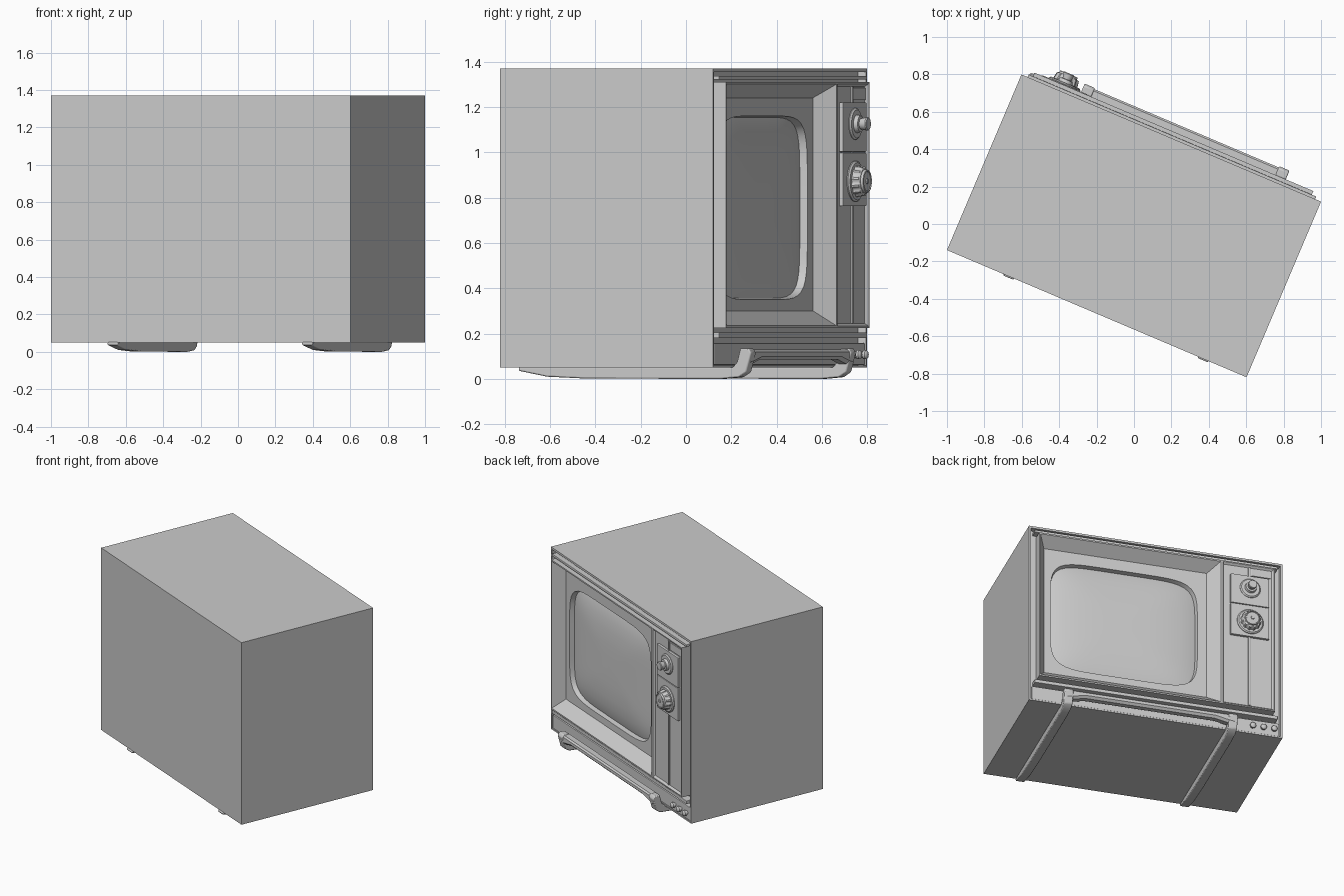
import bpy, bmesh, math

if "Cube" in bpy.data.objects:
    bpy.data.objects.remove(bpy.data.objects["Cube"])

# Set is turned on its stand: local X = viewer's right, w = out of the screen, z = up
TURN = math.radians(157)


def finish(name, bm, smooth=None, bevel=0):
    me = bpy.data.meshes.new(name)
    bm.to_mesh(me)
    bm.free()
    ob = bpy.data.objects.new(name, me)
    bpy.context.collection.objects.link(ob)
    ob.rotation_euler.z = TURN
    ob.location.y = -0.01
    if bevel:
        m = ob.modifiers.new("bevel", "BEVEL")
        m.width, m.segments = bevel, 2
    if smooth:
        bpy.context.view_layer.objects.active = ob
        ob.select_set(True)
        bpy.ops.object.shade_smooth_by_angle(angle=math.radians(smooth))
        ob.select_set(False)
    return ob


def loft(rings, back=True, front=True):
    """Skin a list of rings of (x, w, z) points."""
    bm = bmesh.new()
    vs = [[bm.verts.new((x, -w, z)) for x, w, z in r] for r in rings]
    n = len(vs[0])
    for a, b in zip(vs, vs[1:]):
        for i in range(n):
            j = (i + 1) % n
            bm.faces.new((a[i], a[j], b[j], b[i]))
    if back:
        bm.faces.new(vs[0][::-1])
    if front:
        bm.faces.new(vs[-1])
    if back and front:
        bmesh.ops.recalc_face_normals(bm, faces=bm.faces)
    return bm


def rect(x0, x1, z0, z1, w):
    return [(x0, w, z0), (x1, w, z0), (x1, w, z1), (x0, w, z1)]


def box(name, x0, x1, z0, z1, w0, w1, bevel=0):
    return finish(name, loft([rect(x0, x1, z0, z1, w0), rect(x0, x1, z0, z1, w1)]), bevel=bevel)


def knob(name, x, z, profile, n=48):
    """Turned part; profile rows are (radius, w, flute depth)."""
    rings = []
    for r, w, f in profile:
        ring = []
        for i in range(n):
            a = 2 * math.pi * i / n
            rr = r - (f if i % 4 < 2 else 0)
            ring.append((x + rr * math.cos(a), w, z + rr * math.sin(a)))
        rings.append(ring)
    return finish(name, loft(rings), smooth=35)


def oval(k, w, n=96, e=6):
    """Rounded picture-tube outline, scaled by k."""
    pts = []
    for i in range(n):
        a = 2 * math.pi * (i + 0.5) / n
        c, s = math.cos(a), math.sin(a)
        r = (abs(c) ** e + abs(s) ** e) ** (-1 / e)
        pts.append((-0.205 + 0.505 * k * r * c, w, 0.755 + 0.405 * k * r * s))
    return pts


# Cabinet with thin front lip and groove around the bezel
finish("cabinet", loft([
    rect(-0.87, 0.87, 0.05, 1.37, -0.51),
    rect(-0.87, 0.87, 0.05, 1.37, 0.51),
    rect(-0.858, 0.858, 0.06, 1.355, 0.51),
    rect(-0.858, 0.858, 0.06, 1.355, 0.47),
    rect(-0.80, 0.80, 0.24, 1.30, 0.47),
    rect(-0.80, 0.80, 0.24, 1.30, 0.39)]))

# Horizontal trim rails and lower front panel
box("top_trim_rail", -0.835, 0.835, 1.32, 1.337, 0.46, 0.525, 0.003)
box("bottom_trim_rail", -0.835, 0.835, 0.18, 0.205, 0.46, 0.525, 0.003)
box("lower_panel", -0.85, 0.85, 0.062, 0.158, 0.46, 0.507, 0.003)

# Screen surround: sloping recess whose floor has the tube opening
bm = loft([
    rect(-0.81, 0.445, 0.225, 1.31, 0.44),
    rect(-0.81, 0.445, 0.225, 1.31, 0.546),
    rect(-0.802, 0.437, 0.235, 1.30, 0.546),
    rect(-0.755, 0.364, 0.30, 1.24, 0.465)], back=False, front=False)
bm.verts.ensure_lookup_table()
inner = list(bm.verts)[-4:]
edges = [e for e in bm.edges if all(v in inner for v in e.verts)]
hole = [bm.verts.new((x, -w, z)) for x, w, z in oval(1, 0.465)]
edges += [bm.edges.new((hole[i], hole[i - 1])) for i in range(len(hole))]
made = bmesh.ops.triangle_fill(bm, use_beauty=True, edges=edges, normal=(0, -1, 0))
for f in made["geom"]:
    if isinstance(f, bmesh.types.BMFace):
        f.normal_update()
        if f.normal.y > 0:
            f.normal_flip()
finish("screen_surround", bm)

# Opening wall and bulging glass
finish("screen_opening", loft([oval(1, 0.465), oval(0.985, 0.43)], False, False), smooth=40)
finish("screen_glass", loft(
    [oval(k, 0.43 + 0.035 * (1 - k ** 4)) for k in (0.99, 0.97, 0.94, 0.88, 0.78, 0.6, 0.35, 0.1)],
    back=False), smooth=40)

# Control panel with divider and two dial plates
finish("control_panel", loft([
    rect(0.445, 0.81, 0.225, 1.31, 0.44),
    rect(0.445, 0.81, 0.225, 1.31, 0.546),
    rect(0.452, 0.803, 0.233, 1.302, 0.546),
    rect(0.46, 0.79, 0.245, 1.29, 0.532)]))
box("panel_divider", 0.628, 0.642, 0.245, 1.29, 0.52, 0.541, 0.002)
box("upper_dial_plate", 0.505, 0.768, 1.002, 1.22, 0.52, 0.55, 0.003)
box("lower_dial_plate", 0.505, 0.768, 0.762, 0.998, 0.52, 0.55, 0.003)
box("panel_top_strip", 0.65, 0.785, 1.23, 1.285, 0.52, 0.538, 0.002)

# Dials
knob("upper_dial", 0.637, 1.125, [
    (0.07, 0.54, 0), (0.07, 0.553, 0), (0.062, 0.56, 0), (0.04, 0.56, 0), (0.036, 0.578, 0),
    (0.024, 0.58, 0), (0.03, 0.61, 0), (0.027, 0.615, 0)])
knob("lower_dial", 0.637, 0.872, [
    (0.09, 0.54, 0), (0.09, 0.555, 0), (0.082, 0.562, 0), (0.07, 0.562, 0.006),
    (0.065, 0.594, 0.006), (0.056, 0.599, 0), (0.052, 0.599, 0), (0.05, 0.61, 0),
    (0.044, 0.612, 0), (0.042, 0.608, 0), (0.012, 0.608, 0), (0.01, 0.613, 0)])
for i in range(3):
    knob(f"small_knob_{i + 1}", 0.665 + 0.073 * i, 0.107, [
        (0.014, 0.50, 0), (0.014, 0.517, 0), (0.02, 0.519, 0), (0.02, 0.53, 0),
        (0.015, 0.536, 0), (0.006, 0.539, 0)], n=24)

# Stand: two runners under the cabinet joined by a front bar
runner = [(-0.517, 0.036), (-0.38, 0.01), (-0.2, 0.002), (0.45, 0), (0.54, 0.008),
          (0.575, 0.03), (0.598, 0.115), (0.586, 0.135), (0.545, 0.135), (0.53, 0.075),
          (0.51, 0.052), (-0.517, 0.052)]
for side, x in (("left", -0.62), ("right", 0.51)):
    finish(f"{side}_runner", loft([[(x + d, w, z) for w, z in runner] for d in (-0.03, 0.03)]),
           smooth=35, bevel=0.006)
finish("stand_bar", loft([
    [(x, w, z) for w, z in ((0.54, zb), (0.575, zb), (0.59, zb + 0.015),
                            (0.59, 0.12), (0.58, 0.13), (0.54, 0.13))]
    for x, zb in ((-0.63, 0.06), (-0.57, 0.07), (-0.5, 0.085), (0.39, 0.085),
                  (0.46, 0.07), (0.52, 0.06))]), smooth=35)
